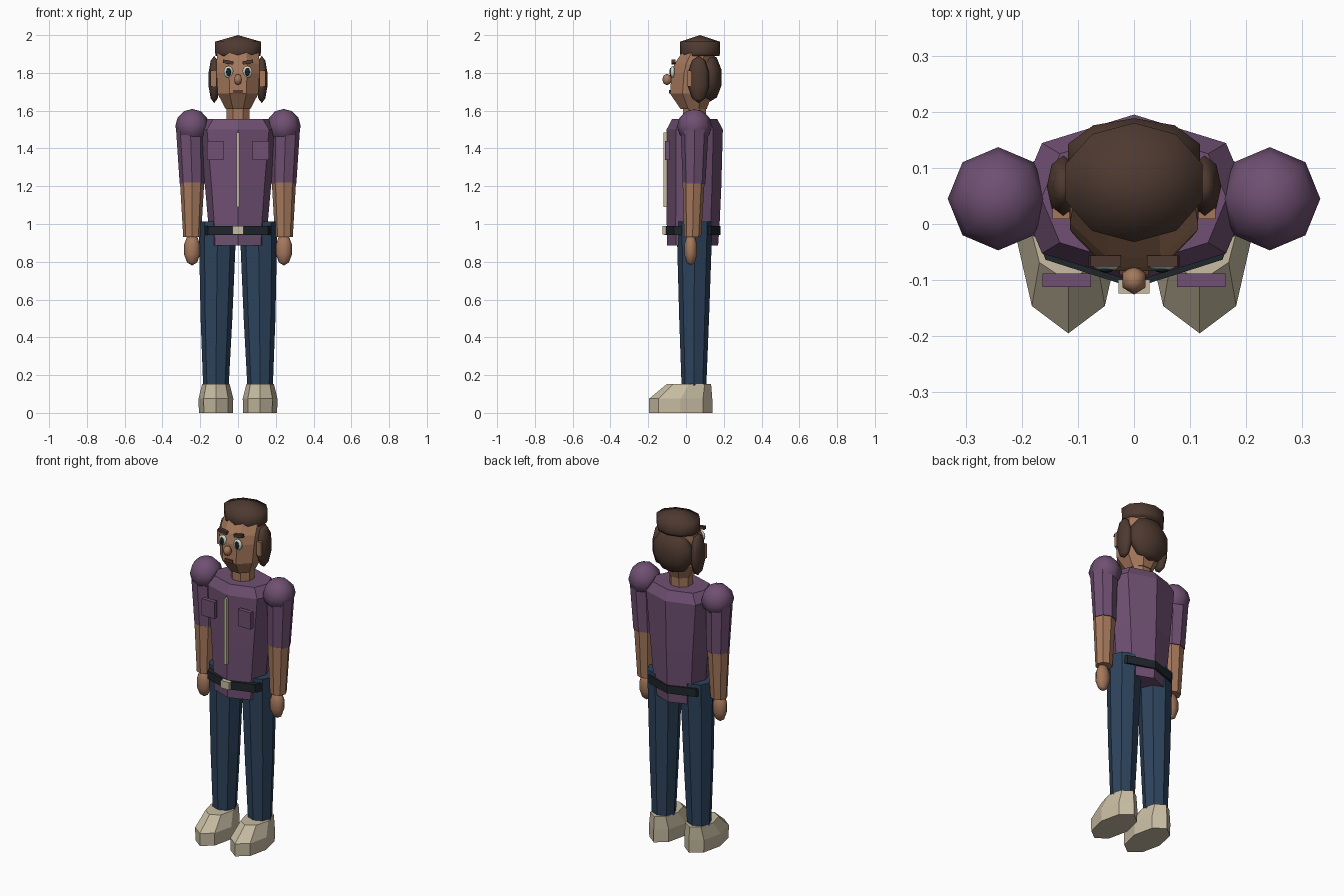
import bpy, bmesh, math
from mathutils import Matrix

cube = bpy.data.objects.get("Cube")
if cube:
    bpy.data.objects.remove(cube, do_unlink=True)


def material(name, r, g, b):
    m = bpy.data.materials.new(name)
    m.use_nodes = True
    m.diffuse_color = (r, g, b, 1)
    m.node_tree.nodes["Principled BSDF"].inputs["Base Color"].default_value = (r, g, b, 1)
    return m


PURPLE = material("purple_cloth", 0.16, 0.08, 0.168)
SKIN = material("skin", 0.38, 0.19, 0.107)
DENIM = material("blue_denim", 0.026, 0.056, 0.107)
CREAM = material("cream", 0.57, 0.50, 0.36)
HAIR = material("brown_hair", 0.076, 0.042, 0.03)
BELT = material("dark_leather", 0.013, 0.019, 0.023)
WHITE = material("eye_white", 0.6, 0.68, 0.6)
PUPIL = material("eye_dark", 0.01, 0.016, 0.022)
LIPS = material("lips", 0.115, 0.038, 0.026)


def finish(name, bm, mat, smooth=False):
    bmesh.ops.recalc_face_normals(bm, faces=bm.faces)
    me = bpy.data.meshes.new(name)
    bm.to_mesh(me)
    bm.free()
    me.materials.append(mat)
    if smooth:
        me.shade_smooth()
    ob = bpy.data.objects.new(name, me)
    bpy.context.collection.objects.link(ob)
    return ob


def polygon(n, half_turn=False):
    """Unit ring; half_turn puts flats, not corners, on the axes."""
    step = 2 * math.pi / n
    off, r = (step / 2, 1 / math.cos(step / 2)) if half_turn else (0, 1)
    return [(r * math.cos(i * step + off), r * math.sin(i * step + off)) for i in range(n)]


# Broad-shouldered eight-sided body section
BODY = [(1, 0), (.8, .66), (0, 1), (-.8, .66), (-1, 0), (-.8, -.66), (0, -1), (.8, -.66)]


def loft(name, mat, rings, section, smooth=False):
    """Skin rings given as (z, x, y, x radius, y radius)."""
    bm = bmesh.new()
    loops = [[bm.verts.new((cx + u * rx, cy + v * ry, z)) for u, v in section]
             for z, cx, cy, rx, ry in rings]
    n = len(section)
    for a, b in zip(loops, loops[1:]):
        for i in range(n):
            j = (i + 1) % n
            bm.faces.new((a[i], a[j], b[j], b[i]))
    bm.faces.new(loops[0])
    bm.faces.new(loops[-1])
    bmesh.ops.remove_doubles(bm, verts=bm.verts, dist=0.0001)
    return finish(name, bm, mat, smooth)


def ball(name, mat, centre, size, seg=8, rings=6, smooth=True):
    bm = bmesh.new()
    bmesh.ops.create_uvsphere(bm, u_segments=seg, v_segments=rings, radius=1)
    bmesh.ops.transform(bm, verts=bm.verts,
                        matrix=Matrix.Translation(centre) @ Matrix.Diagonal((*size, 1)))
    return finish(name, bm, mat, smooth)


def box(name, mat, centre, size, roll=0):
    bm = bmesh.new()
    bmesh.ops.create_cube(bm, size=1)
    bmesh.ops.transform(bm, verts=bm.verts, matrix=Matrix.Translation(centre)
                        @ Matrix.Rotation(roll, 4, 'Y') @ Matrix.Diagonal((*size, 1)))
    return finish(name, bm, mat)


OCT = polygon(8)
FLAT_OCT = polygon(8, True)

# Shirt, with belt, buckle and zip
loft("shirt", PURPLE, [
    (.885, 0, .035, .152, .135), (1.0, 0, .038, .157, .14), (1.2, 0, .042, .175, .145),
    (1.5, 0, .046, .205, .149), (1.555, 0, .046, .165, .12)], BODY)
loft("belt", BELT, [(.942, 0, .034, .197, .148), (.99, 0, .034, .197, .148)], BODY)
box("belt_buckle", CREAM, (0, -.112, .968), (.056, .024, .045))
box("shirt_zip", CREAM, (0, -.11, 1.288), (.016, .02, .395))

# Neck and head
loft("neck", SKIN, [(1.53, 0, .045, .062, .06), (1.64, 0, .045, .062, .06)], FLAT_OCT)
loft("head", SKIN, [
    (1.61, 0, .04, .066, .07), (1.69, 0, .028, .108, .112), (1.80, 0, .037, .114, .114),
    (1.85, 0, .045, .114, .105), (1.93, 0, .07, .108, .075)], FLAT_OCT)
ball("nose", SKIN, (0, -.1, 1.765), (.024, .026, .03), 6, 4)
box("mouth", LIPS, (0, -.086, 1.70), (.052, .009, .018))

# Hair crown and back
loft("hair_crown", HAIR, [
    (1.89, 0, .074, .118, .098), (1.905, 0, .074, .121, .101), (1.965, 0, .074, .122, .101),
    (2.0, 0, .074, 0, 0)], polygon(10, True), True)
ball("hair_back", HAIR, (0, .122, 1.775), (.13, .07, .13), 10, 5)

for side, s in (("left", 1), ("right", -1)):
    # Face details
    ball(side + "_hair_side", HAIR, (s * .126, .067, 1.765), (.031, .058, .125), 8, 5)
    box(side + "_ear", SKIN, (s * .13, .024, 1.77), (.03, .03, .085))
    ball(side + "_eye", WHITE, (s * .05, -.071, 1.805), (.027, .013, .032), 10, 6)
    ball(side + "_pupil", PUPIL, (s * .05, -.082, 1.805), (.013, .005, .022), 8, 6)
    box(side + "_eyebrow", HAIR, (s * .052, -.066, 1.857), (.056, .02, .018), -s * .18)

    # Arm
    x, y = s * .243, .045
    ball(side + "_shoulder", PURPLE, (s * .242, y, 1.518), (.09, .092, .091))
    loft(side + "_sleeve", PURPLE, [(1.215, x, .043, .066, .06), (1.5, s * .252, y, .076, .074)], OCT)
    loft(side + "_forearm", SKIN, [(.93, x, .035, .047, .045), (1.22, x, .04, .064, .058)], OCT)
    ball(side + "_hand", SKIN, (x, .025, .865), (.045, .036, .085), 8, 5)

    # Chest pocket
    box(side + "_pocket", PURPLE, (s * .12, -.1, 1.39), (.086, .024, .1))

    # Leg and shoe
    loft(side + "_trouser_leg", DENIM, [
        (.13, s * .117, .042, .067, .065), (.5, s * .114, .043, .084, .079),
        (1.012, s * .108, .045, .1, .095)], OCT)
    fx = s * .117
    loft(side + "_shoe", CREAM, [
        (0, fx, -.028, .09, .167), (.075, fx, -.028, .092, .167),
        (.152, fx, .015, .073, .118)], OCT)
